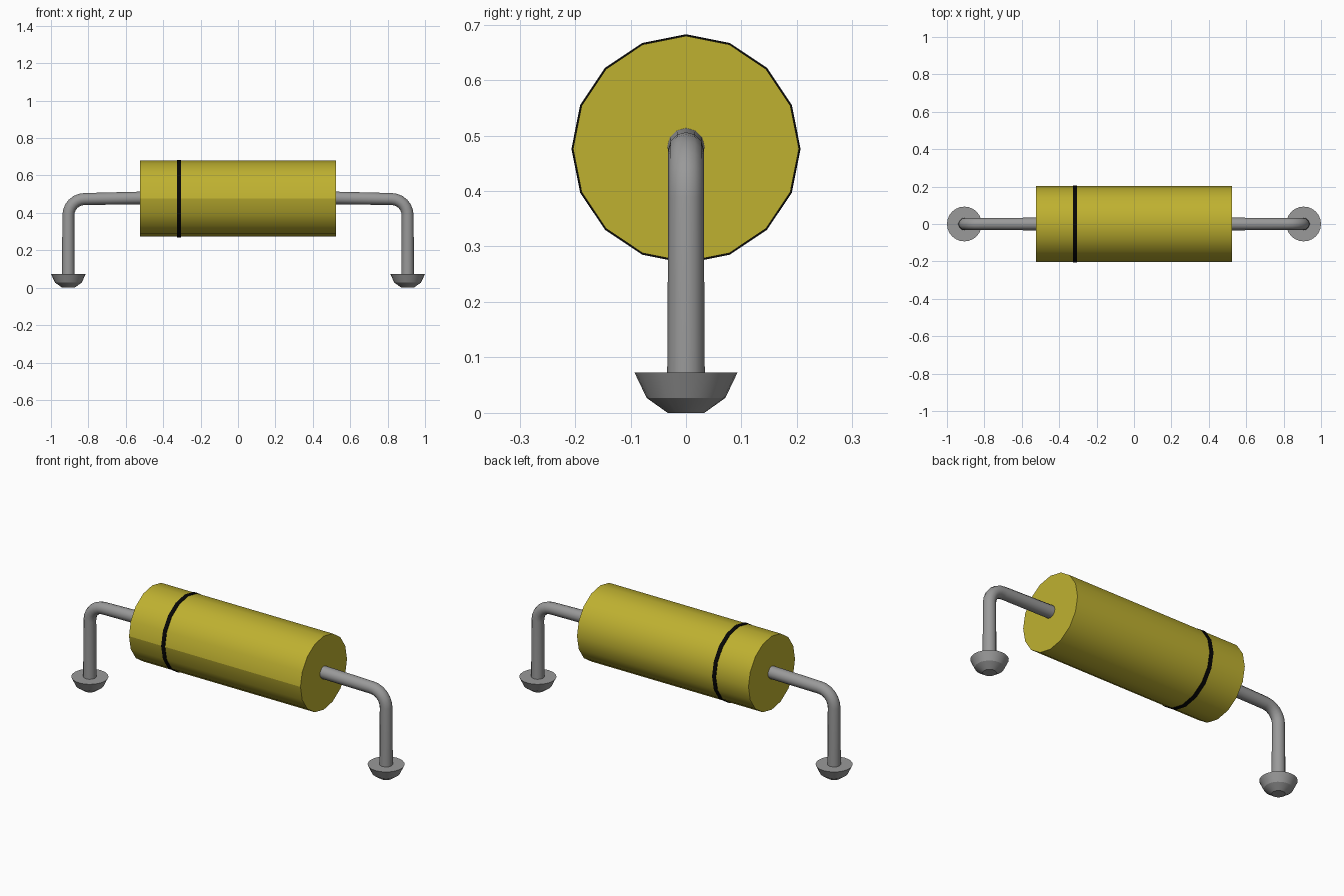
import bpy
import bmesh
import math
from mathutils import Matrix

cube = bpy.data.objects.get("Cube")
if cube:
    bpy.data.objects.remove(cube, do_unlink=True)

AXIS_Z = 0.476      # height of the body's axis
LEG_X = 0.907       # distance of each leg from the centre


def material(name, color):
    mat = bpy.data.materials.new(name)
    mat.use_nodes = True
    mat.diffuse_color = color
    bsdf = next(n for n in mat.node_tree.nodes if n.type == 'BSDF_PRINCIPLED')
    bsdf.inputs["Base Color"].default_value = color
    return mat


yellow = material("mustard_yellow", (0.52, 0.44, 0.03, 1))
black = material("black", (0.002, 0.002, 0.002, 1))
grey = material("metal_grey", (0.32, 0.32, 0.32, 1))


def smooth(obj, degrees=25):
    bpy.ops.object.select_all(action='DESELECT')
    obj.select_set(True)
    bpy.context.view_layer.objects.active = obj
    bpy.ops.object.shade_smooth_by_angle(angle=math.radians(degrees))


def add_mesh(name, bm, mat):
    mesh = bpy.data.meshes.new(name)
    bmesh.ops.recalc_face_normals(bm, faces=bm.faces)
    bm.to_mesh(mesh)
    bm.free()
    mesh.materials.append(mat)
    obj = bpy.data.objects.new(name, mesh)
    bpy.context.collection.objects.link(obj)
    smooth(obj)
    return obj


def cylinder_along_x(name, x, radius, length, mat):
    bm = bmesh.new()
    place = Matrix.Translation((x, 0, AXIS_Z)) @ Matrix.Rotation(math.pi / 2, 4, 'Y')
    bmesh.ops.create_cone(bm, cap_ends=True, segments=16, radius1=radius,
                          radius2=radius, depth=length, matrix=place)
    return add_mesh(name, bm, mat)


def lathe(name, x, profile, mat, segments=24):
    """Closed solid of revolution about a vertical axis."""
    bm = bmesh.new()
    rings = []
    for r, z in profile:
        angles = [2 * math.pi * i / segments for i in range(segments)]
        rings.append([bm.verts.new((x + r * math.cos(a), r * math.sin(a), z))
                      for a in angles])
    for low, high in zip(rings, rings[1:]):
        for i in range(segments):
            j = (i + 1) % segments
            bm.faces.new((low[i], low[j], high[j], high[i]))
    bm.faces.new(rings[0])
    bm.faces.new(rings[-1])
    return add_mesh(name, bm, mat)


def bent_wire(name, side):
    # Straight lead, quarter bend, straight leg; each point carries a radius
    bend = 0.087
    points = [(0.50, AXIS_Z + 0.004, 0.034)]
    for i in range(7):
        a = math.pi / 2 * (1 - i / 6)
        points.append((LEG_X - bend + bend * math.cos(a),
                       AXIS_Z - 0.002 - bend + bend * math.sin(a), 0.032))
    points.append((LEG_X, 0.05, 0.034))
    curve = bpy.data.curves.new(name, 'CURVE')
    curve.dimensions = '3D'
    curve.bevel_depth = 1
    curve.bevel_resolution = 4
    curve.use_fill_caps = True
    spline = curve.splines.new('POLY')
    spline.points.add(len(points) - 1)
    for p, (x, z, r) in zip(spline.points, points):
        p.co = (side * x, 0, z, 1)
        p.radius = r
    obj = bpy.data.objects.new(name, curve)
    bpy.context.collection.objects.link(obj)
    curve.materials.append(grey)
    bpy.ops.object.select_all(action='DESELECT')
    obj.select_set(True)
    bpy.context.view_layer.objects.active = obj
    bpy.ops.object.convert(target='MESH')
    smooth(bpy.context.view_layer.objects.active, 40)


# Body, with a hard seam along its front edge
body = cylinder_along_x("body", 0, 0.2035, 1.05, yellow)
verts = body.data.vertices
for edge in body.data.edges:
    if all(verts[v].co.y < -0.2 for v in edge.vertices):
        edge.use_edge_sharp = True

# Polarity band
cylinder_along_x("polarity_band", -0.315, 0.2065, 0.022, black)

# Bent leads and the pads they stand on
for label, side in (("left", 1), ("right", -1)):
    bent_wire(label + "_lead", side)
    lathe(label + "_pad", side * LEG_X,
          [(0.033, 0), (0.071, 0.027), (0.093, 0.073)], grey)
